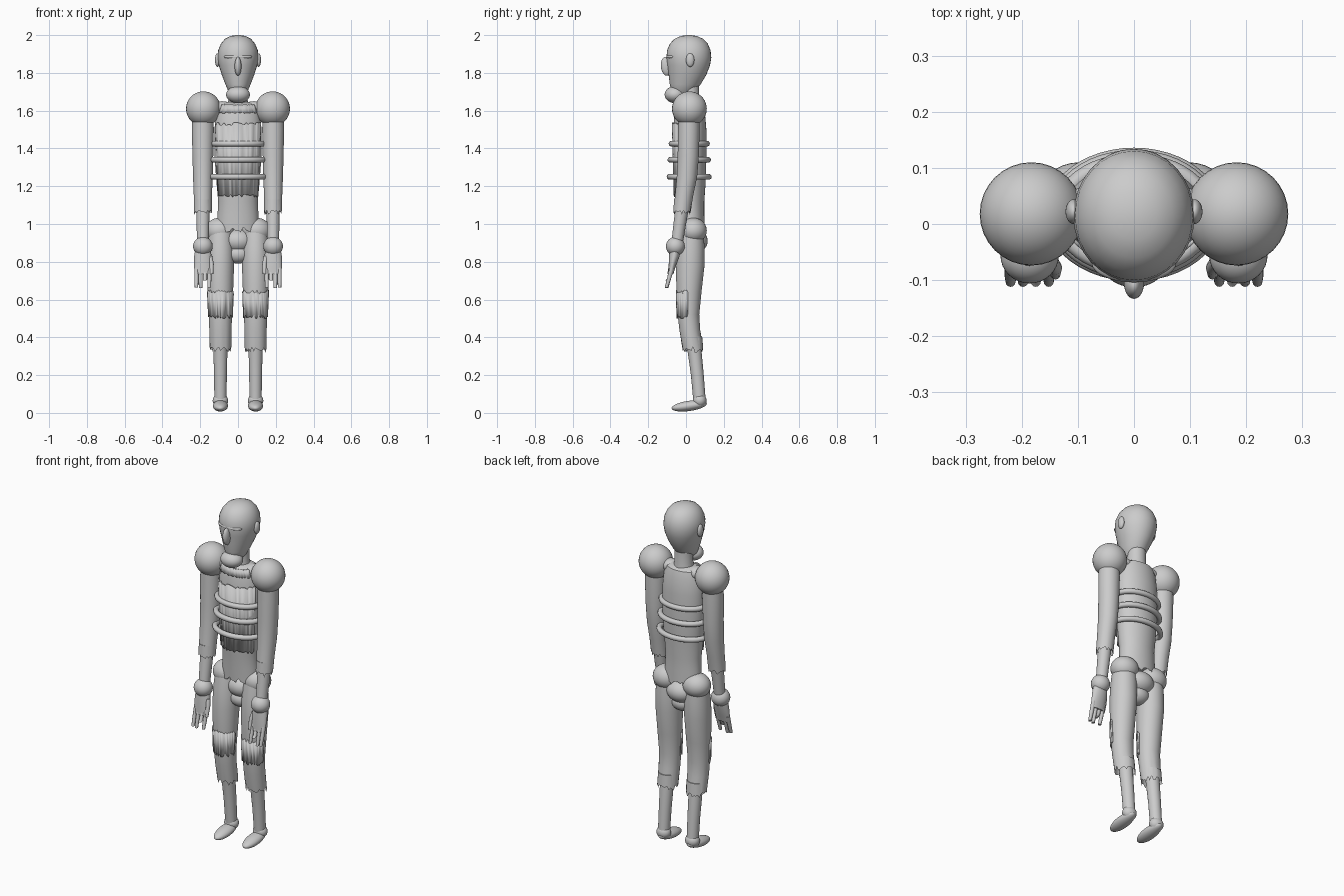
import bpy, bmesh, math, random
from mathutils import Matrix, Vector

if "Cube" in bpy.data.objects:
    bpy.data.objects.remove(bpy.data.objects["Cube"])

random.seed(4)


def finish(name, bm, angle=40):
    bmesh.ops.recalc_face_normals(bm, faces=bm.faces)
    me = bpy.data.meshes.new(name)
    bm.to_mesh(me)
    bm.free()
    ob = bpy.data.objects.new(name, me)
    bpy.context.collection.objects.link(ob)
    bpy.context.view_layer.objects.active = ob
    ob.select_set(True)
    bpy.ops.object.shade_smooth_by_angle(angle=math.radians(angle))
    ob.select_set(False)
    return ob


def ball(name, loc, r, tilt=0):
    bm = bmesh.new()
    m = Matrix.Translation(loc) @ Matrix.Rotation(tilt, 4, 'X') @ Matrix.Diagonal((*r, 1))
    bmesh.ops.create_uvsphere(bm, u_segments=32, v_segments=20, radius=1, matrix=m)
    return finish(name, bm)


def loft(name, secs, seg=32, ragged=0):
    """Sections (x, y, z, rx, ry) from top to bottom; ragged tears the hem."""
    bm = bmesh.new()
    secs = list(secs)
    if ragged:
        x, y, z, rx, ry = secs[-1]
        secs.append((x, y, z + 0.07, rx * .9, ry * .9))
    hem = [random.uniform(-ragged, ragged) for _ in range(seg)]
    rings = []
    for k, (x, y, z, rx, ry) in enumerate(secs):
        ring = []
        for i in range(seg):
            a = 2 * math.pi * i / seg
            dz = hem[i] if ragged and k == len(secs) - 2 else 0
            ring.append(bm.verts.new((x + rx * math.cos(a), y + ry * math.sin(a), z + dz)))
        rings.append(ring)
    for a, b in zip(rings, rings[1:]):
        for i in range(seg):
            j = (i + 1) % seg
            bm.faces.new((a[i], a[j], b[j], b[i]))
    bm.faces.new(rings[0])
    bm.faces.new(rings[-1][::-1])
    return finish(name, bm)


def ring(name, z, rx, ry, y, r):
    bm = bmesh.new()
    n, m = 48, 12
    vs = []
    for i in range(n):
        a = 2 * math.pi * i / n
        c, s = math.cos(a), math.sin(a)
        vs.append([bm.verts.new(((rx + r * math.cos(t)) * c, y + (ry + r * math.cos(t)) * s,
                                 z + r * math.sin(t)))
                   for t in (2 * math.pi * k / m for k in range(m))])
    for i in range(n):
        for k in range(m):
            a, b, l = vs[i], vs[(i + 1) % n], (k + 1) % m
            bm.faces.new((a[k], b[k], b[l], a[l]))
    return finish(name, bm)


def patch(name, x, y, zs, rx, ry, half, jag):
    """Thin torn cloth wrapped on the front of a limb: radii given at top and bottom."""
    bm = bmesh.new()
    n = 28
    cols = []
    for i in range(n + 1):
        a = -math.pi / 2 + half * (2 * i / n - 1)
        cols.append([bm.verts.new((x + rx[k] * math.cos(a), y[k] + ry[k] * math.sin(a),
                                   zs[k] + random.uniform(-jag, jag))) for k in (0, 1)])
    for a, b in zip(cols, cols[1:]):
        bm.faces.new((a[0], b[0], b[1], a[1]))
    ob = finish(name, bm)
    mod = ob.modifiers.new('thickness', 'SOLIDIFY')
    mod.thickness = 0.006
    mod.offset = 0
    return ob


# Head
loft('head', [(0, .015, 2.0, .012, .012), (0, .015, 1.995, .04, .043), (0, .015, 1.98, .069, .076),
              (0, .015, 1.955, .09, .1), (0, .015, 1.92, .105, .115), (0, .015, 1.88, .108, .119),
              (0, .014, 1.84, .102, .113), (0, .008, 1.79, .086, .1), (0, -.004, 1.74, .067, .082),
              (0, -.015, 1.70, .05, .062), (0, -.02, 1.68, .03, .04)])
ball('nose', (0, -.105, 1.835), (.018, .028, .05), .1)
ball('chin', (0, -.058, 1.685), (.063, .055, .045))
ball('brow', (0, -.07, 1.885), (.075, .034, .016))
loft('neck', [(0, .02, 1.74, .05, .05), (0, .02, 1.66, .05, .05), (0, .02, 1.6, .065, .06)])

# Torso with torn shirt and three hoops
loft('torso', [(0, .02, 1.645, .07, .045), (0, .02, 1.63, .1, .068), (0, .02, 1.59, .115, .08),
               (0, .02, 1.5, .125, .088), (0, .02, 1.35, .124, .088), (0, .02, 1.22, .114, .084),
               (0, .022, 1.12, .105, .075), (0, .025, 1.05, .108, .072), (0, .028, .97, .112, .07)],
     seg=48, ragged=.014)
patch('shirt_front', 0, (.02, .02), (1.53, 1.15), (.126, .111), (.092, .082), 1.25, .008)
patch('shirt_collar', 0, (.02, .02), (1.63, 1.59), (.104, .118), (.072, .084), 1.0, .005)
for z, rx, ry in ((1.425, .132, .094), (1.34, .138, .1), (1.25, .144, .104)):
    ring('hoop', z, rx, ry, .017, .015)

# Pelvis
ball('pelvis', (0, .04, .91), (.085, .075, .065))
ball('crotch', (0, .03, .84), (.066, .055, .05))

for s, side in ((-1, 'right'), (1, 'left')):
    ball(side + '_ear', (s * .108, .022, 1.868), (.014, .022, .036))
    ball(side + '_collarbone', (s * .085, .02, 1.615), (.06, .045, .035))
    # Arm
    ball(side + '_shoulder', (s * .183, .018, 1.61), (.092, .092, .092))
    ax = s * .186
    loft(side + '_sleeve', [(ax, .016, 1.6, .055, .055), (ax, .015, 1.5, .058, .057),
                            (ax, .012, 1.36, .055, .056), (ax, .005, 1.25, .052, .054),
                            (ax, -.01, 1.15, .048, .048), (ax, -.022, 1.06, .047, .045)],
         ragged=.013)
    loft(side + '_forearm', [(ax, -.01, 1.15, .037, .037), (ax, -.03, 1.02, .034, .034),
                             (ax, -.05, .88, .03, .03)])
    ball(side + '_wrist', (ax, -.056, .882), (.052, .05, .05))
    loft(side + '_palm', [(ax, -.056, .87, .04, .03), (ax, -.062, .83, .046, .028),
                          (ax, -.074, .77, .046, .018), (ax, -.08, .735, .044, .013)])
    for dx, tip in ((.034, .665), (.012, .66), (-.011, .7), (-.034, .665)):
        x = ax + s * dx
        loft(side + '_finger', [(x, -.074, .77, .011, .013), (x, -.09, .71, .011, .011),
                                (x, -.103, tip, .009, .009)], seg=12)
    x = s * .14
    loft(side + '_thumb', [(x + s * .008, -.065, .83, .012, .013), (x, -.078, .79, .012, .012),
                           (x, -.09, .735, .009, .009)], seg=12)
    # Leg
    lx = s * .093
    ball(side + '_hip', (s * .097, .038, .965), (.078, .072, .068))
    loft(side + '_trouser', [(lx, .03, .96, .064, .062), (lx, .026, .88, .07, .072),
                             (lx, .022, .78, .072, .076), (lx, .016, .64, .067, .066),
                             (lx, .013, .52, .061, .057), (lx, .02, .44, .059, .055),
                             (lx, .037, .335, .057, .054)], seg=36, ragged=.016)
    patch(side + '_knee_tear', lx, (.016, .013), (.64, .51), (.068, .063), (.067, .06), 1.5, .011)
    loft(side + '_shin', [(lx, .03, .44, .04, .04), (lx, .045, .33, .037, .037),
                          (lx, .06, .2, .034, .034), (lx, .071, .07, .032, .033)])
    ball(side + '_ankle', (lx, .073, .065), (.041, .036, .037))
    ball(side + '_foot', (lx, .017, .037), (.04, .094, .027), .14)
